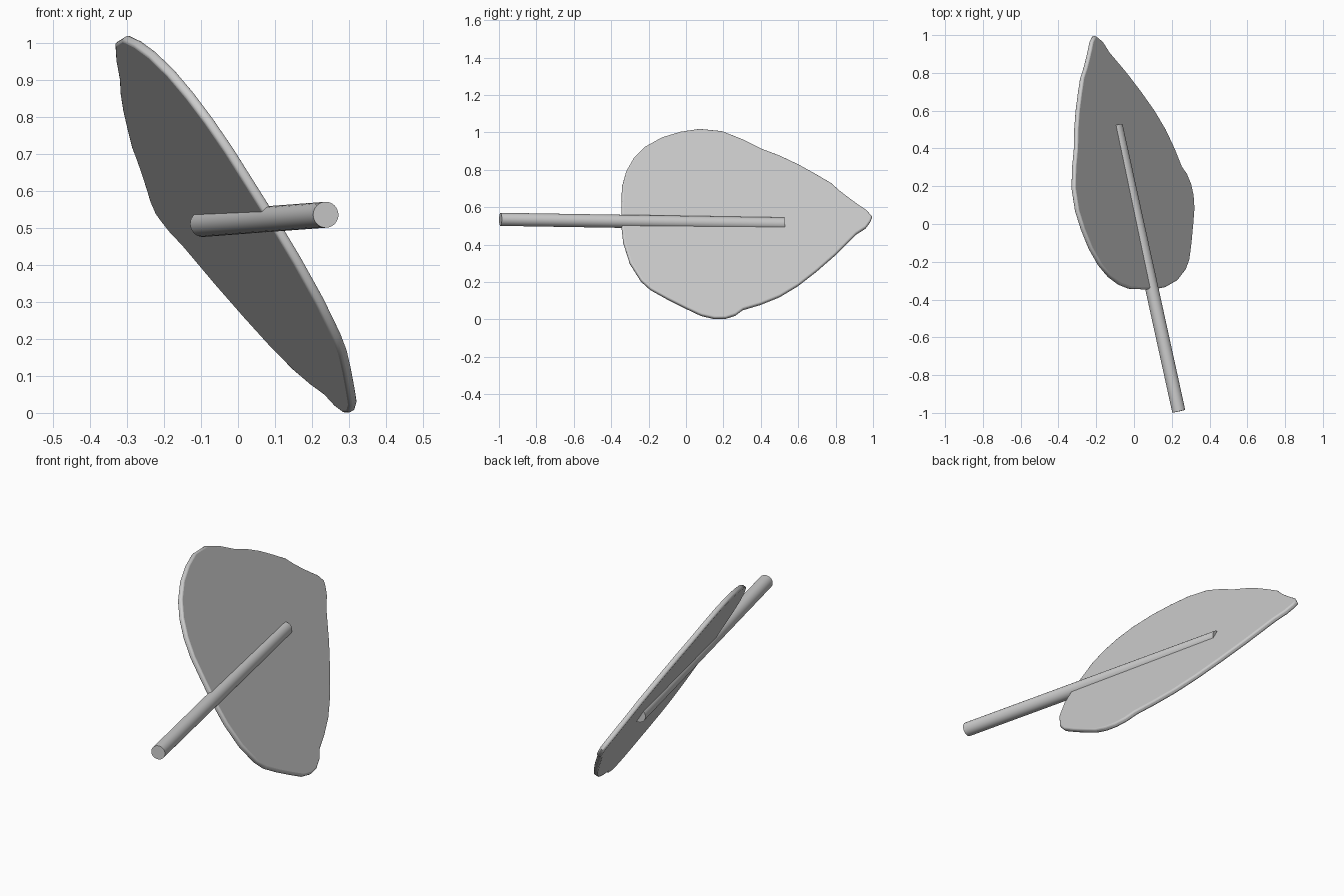
import bpy, bmesh
from mathutils import Vector

if "Cube" in bpy.data.objects:
    bpy.data.objects.remove(bpy.data.objects["Cube"])

# Leaf outline seen from the right side (y, z)
OUTLINE = [
    (0.995, 0.545), (0.965, 0.58), (0.92, 0.61), (0.865, 0.65), (0.82, 0.685),
    (0.775, 0.725), (0.69, 0.775), (0.6, 0.825), (0.5, 0.872), (0.4, 0.91),
    (0.3, 0.96), (0.19, 1.003), (0.07, 1.015), (-0.03, 1.0), (-0.13, 0.97),
    (-0.22, 0.92), (-0.28, 0.86), (-0.32, 0.79), (-0.342, 0.71), (-0.345, 0.6),
    (-0.345, 0.5), (-0.335, 0.41), (-0.3, 0.3), (-0.24, 0.205), (-0.19, 0.16),
    (-0.1, 0.11), (0.0, 0.06), (0.08, 0.022), (0.15, 0.005), (0.21, 0.005),
    (0.265, 0.022), (0.305, 0.052), (0.4, 0.08), (0.5, 0.12), (0.6, 0.18),
    (0.7, 0.258), (0.8, 0.345), (0.86, 0.405), (0.91, 0.455), (0.96, 0.487),
    (0.985, 0.52),
]
THICKNESS = 0.026
NORMAL = Vector((1, 0.219, 0.624)).normalized()


def on_plane(y, z):
    """Point on the tilted leaf plane."""
    return Vector((0.344 - 0.219 * y - 0.624 * z, y, z))


def finish(bm, name):
    bmesh.ops.recalc_face_normals(bm, faces=bm.faces)
    mesh = bpy.data.meshes.new(name)
    bm.to_mesh(mesh)
    bm.free()
    obj = bpy.data.objects.new(name, mesh)
    bpy.context.collection.objects.link(obj)
    return obj


def smooth(obj, angle):
    bpy.ops.object.select_all(action='DESELECT')
    obj.select_set(True)
    bpy.context.view_layer.objects.active = obj
    bpy.ops.object.shade_smooth_by_angle(angle=angle)


# Leaf blade: thin tilted slab with a rounded rim
bm = bmesh.new()
face = bm.faces.new([bm.verts.new(on_plane(y, z) - NORMAL * THICKNESS / 2)
                     for y, z in OUTLINE])
ext = bmesh.ops.extrude_face_region(bm, geom=[face], use_keep_orig=True)
bmesh.ops.translate(bm, vec=NORMAL * THICKNESS,
                    verts=[v for v in ext["geom"] if isinstance(v, bmesh.types.BMVert)])
leaf = finish(bm, "leaf_blade")
bev = leaf.modifiers.new("rounded_rim", 'BEVEL')
bev.width = 0.009
bev.segments = 3
bev.limit_method = 'ANGLE'
bev.angle_limit = 1.2
smooth(leaf, 0.7)

# Stem: round rod half sunk into the blade
start, end = Vector((0.237, -0.992, 0.535)), Vector((-0.095, 0.523, 0.510))
axis = end - start
bm = bmesh.new()
bmesh.ops.create_cone(bm, cap_ends=True, segments=32, radius1=0.035,
                      radius2=0.035, depth=axis.length)
stem = finish(bm, "stem")
stem.location = (start + end) / 2
stem.rotation_mode = 'QUATERNION'
stem.rotation_quaternion = axis.to_track_quat('Z', 'Y')
smooth(stem, 0.7)
